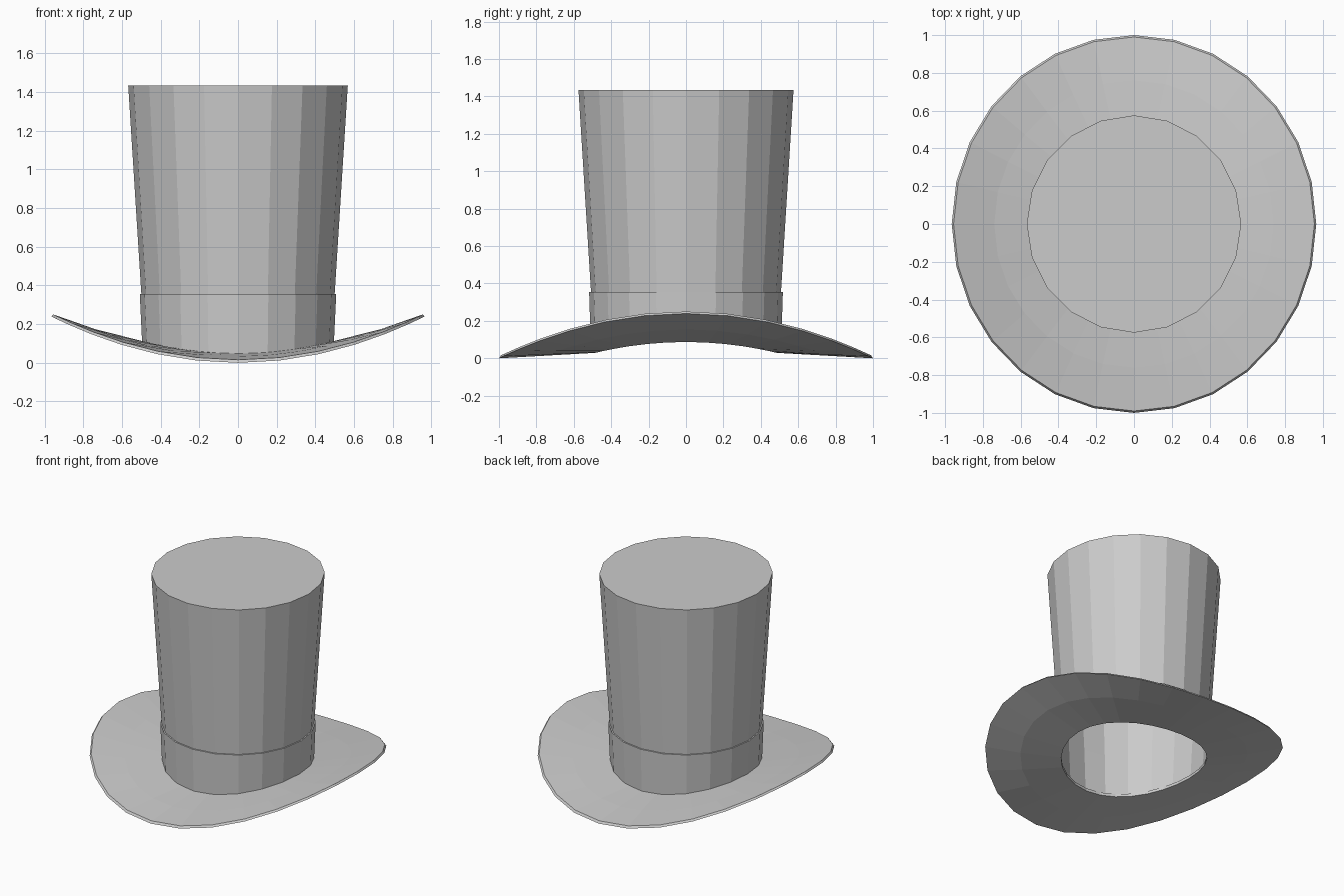
import bpy, bmesh
from math import sin, cos, pi

if "Cube" in bpy.data.objects:
    bpy.data.objects.remove(bpy.data.objects["Cube"])


def brim_height(x, y, lift):
    """Saddle-shaped brim: rises to the sides, dips at front and back."""
    r = (x * x + y * y) ** 0.5
    return 0.255 * x * x + 0.03 * max(0, (1 - r) / 0.53) + lift


def loft(name, rings, sides, cap_top=False, closed=False):
    """rings: (x radius, y radius, z, follows brim)."""
    bm = bmesh.new()
    loops = []
    for rx, ry, z, follow in rings:
        loop = []
        for i in range(sides):
            a = 2 * pi * i / sides
            x, y = rx * sin(a), ry * cos(a)
            loop.append(bm.verts.new((x, y, brim_height(x, y, z) if follow else z)))
        loops.append(loop)
    pairs = list(zip(loops, loops[1:]))
    if closed:
        pairs.append((loops[-1], loops[0]))
    for a, b in pairs:
        for i in range(sides):
            j = (i + 1) % sides
            bm.faces.new((a[j], a[i], b[i], b[j]))
    if cap_top:
        bm.faces.new(list(reversed(loops[-1])))
    bmesh.ops.recalc_face_normals(bm, faces=bm.faces)
    mesh = bpy.data.meshes.new(name)
    bm.to_mesh(mesh)
    bm.free()
    obj = bpy.data.objects.new(name, mesh)
    bpy.context.collection.objects.link(obj)
    return obj


# Thin curled brim with an open head hole
loft("brim", [
    (0.475, 0.485, 0.0, True), (0.74, 0.76, 0.0, True),
    (0.965, 1.0, 0.0, True), (0.955, 0.99, 0.015, True),
    (0.74, 0.76, 0.02, True), (0.475, 0.485, 0.02, True),
], 28, closed=True)

# Flared hollow crown with a flat top
loft("crown", [
    (0.485, 0.495, 0.005, True),
    (0.50, 0.508, 0.355, False),
    (0.568, 0.575, 1.435, False),
], 20, cap_top=True)

# Slightly raised hat band around the crown foot
loft("hat_band", [
    (0.487, 0.497, 0.01, True), (0.496, 0.508, 0.01, True),
    (0.508, 0.518, 0.355, False), (0.50, 0.508, 0.355, False),
], 20)
